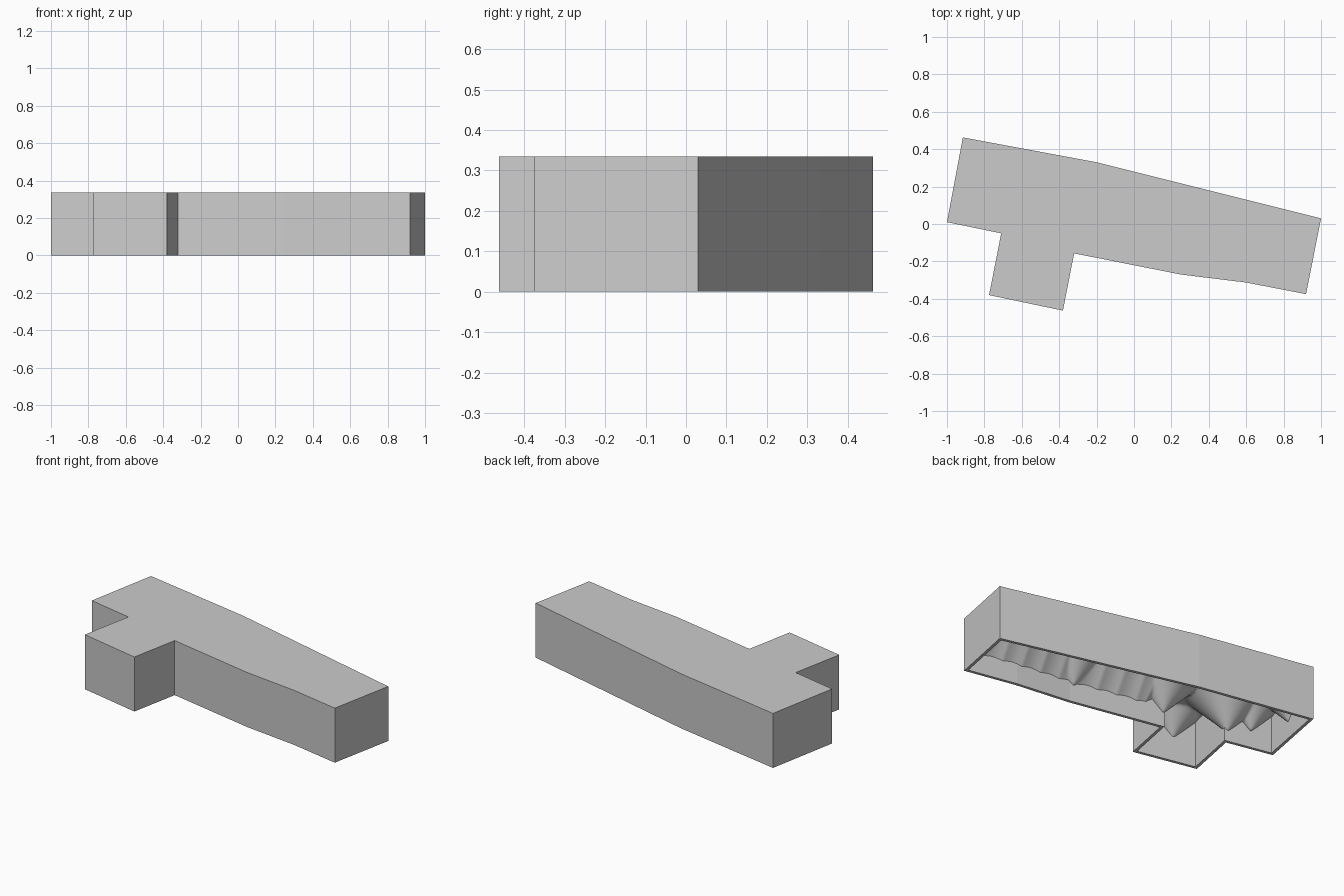
import bpy, bmesh, math
from mathutils import Vector

cube = bpy.data.objects.get("Cube")
if cube:
    bpy.data.objects.remove(cube, do_unlink=True)

HEIGHT, WALL, CELL = 0.335, 0.018, 0.01
OUTLINE = [(-0.915, 0.463), (-0.2, 0.33), (1, 0.03), (0.92, -0.375),
           (0.6, -0.313), (0.25, -0.27), (-0.32, -0.157), (-0.38, -0.463),
           (-0.775, -0.38), (-0.71, -0.05), (-1, 0.01)]
EDGES = [(Vector(a), Vector(b)) for a, b in zip(OUTLINE, OUTLINE[1:] + OUTLINE[:1])]

grey = bpy.data.materials.new("plain grey")
grey.use_nodes = True
grey.diffuse_color = (0.6, 0.6, 0.6, 1)
grey.node_tree.nodes["Principled BSDF"].inputs["Base Color"].default_value = (0.6, 0.6, 0.6, 1)


def add_object(name, bm):
    mesh = bpy.data.meshes.new(name)
    bm.to_mesh(mesh)
    bm.free()
    mesh.materials.append(grey)
    obj = bpy.data.objects.new(name, mesh)
    bpy.context.collection.objects.link(obj)
    return obj


def inside(x, y):
    hit = False
    for a, b in EDGES:
        if (a.y > y) != (b.y > y) and x < a.x + (y - a.y) * (b.x - a.x) / (b.y - a.y):
            hit = not hit
    return hit


def wall_distance(x, y):
    point = Vector((x, y))
    gaps = []
    for a, b in EDGES:
        t = (point - a).dot(b - a) / (b - a).length_squared
        gaps.append((point - a.lerp(b, min(1, max(0, t)))).length)
    return min(gaps)


# Outer shell: extruded outline, open underneath, thickened inwards
bm = bmesh.new()
base = bm.faces.new([bm.verts.new((x, y, 0)) for x, y in OUTLINE])
top = bmesh.ops.extrude_face_region(bm, geom=[base])["geom"]
bmesh.ops.translate(bm, vec=(0, 0, HEIGHT),
                    verts=[v for v in top if isinstance(v, bmesh.types.BMVert)])
under = [f for f in bm.faces if all(v.co.z < HEIGHT / 2 for v in f.verts)]
bmesh.ops.delete(bm, geom=under, context="FACES")
bmesh.ops.recalc_face_normals(bm, faces=bm.faces)
roof = max(bm.faces, key=lambda f: f.calc_center_median().z)
if roof.normal.z < 0:
    bmesh.ops.reverse_faces(bm, faces=bm.faces)
shell = add_object("outer_shell", bm)
thick = shell.modifiers.new("wall thickness", "SOLIDIFY")
thick.thickness = WALL
thick.offset = -1
thick.use_even_offset = True

# Uneven inner ceiling: rises away from the walls, with pointed cones hanging
# around the wide end and the stem
CONES = [Vector(c) for c in ((-0.71, -0.04, 0.06), (-0.85, 0, 0.1),
                             (-0.95, 0.21, 0.1), (-0.62, -0.405, 0.145),
                             (-0.33, -0.14, 0.085), (-0.6, 0.38, 0.1),
                             (0.23, -0.25, 0.1))]


def ceiling_height(x, y):
    blend = min(1, max(0, (x + 0.42) / 0.2))
    ripple = 0.01 * abs(math.sin(25 * (x - 0.2 * y)))
    slope = 0.1 + ripple + 1.1 * wall_distance(x, y)
    level = min(0.29, 0.29 + blend * (slope - 0.29))
    return min([level] + [c.z + math.hypot(x - c.x, y - c.y) for c in CONES])


bm = bmesh.new()
columns, rows = int(2 / CELL), int(0.93 / CELL)
grid = {}
for i in range(columns + 1):
    for j in range(rows + 1):
        x, y = i * CELL - 1, j * CELL - 0.463
        if inside(x, y):
            grid[i, j] = bm.verts.new((x, y, ceiling_height(x, y)))
for i, j in list(grid):
    corners = [(i, j), (i, j + 1), (i + 1, j + 1), (i + 1, j)]
    if all(c in grid for c in corners):
        bm.faces.new([grid[c] for c in corners])
loose = [v for v in bm.verts if not v.link_faces]
bmesh.ops.delete(bm, geom=loose, context="VERTS")
ceiling = add_object("inner_ceiling", bm)
for poly in ceiling.data.polygons:
    poly.use_smooth = True
